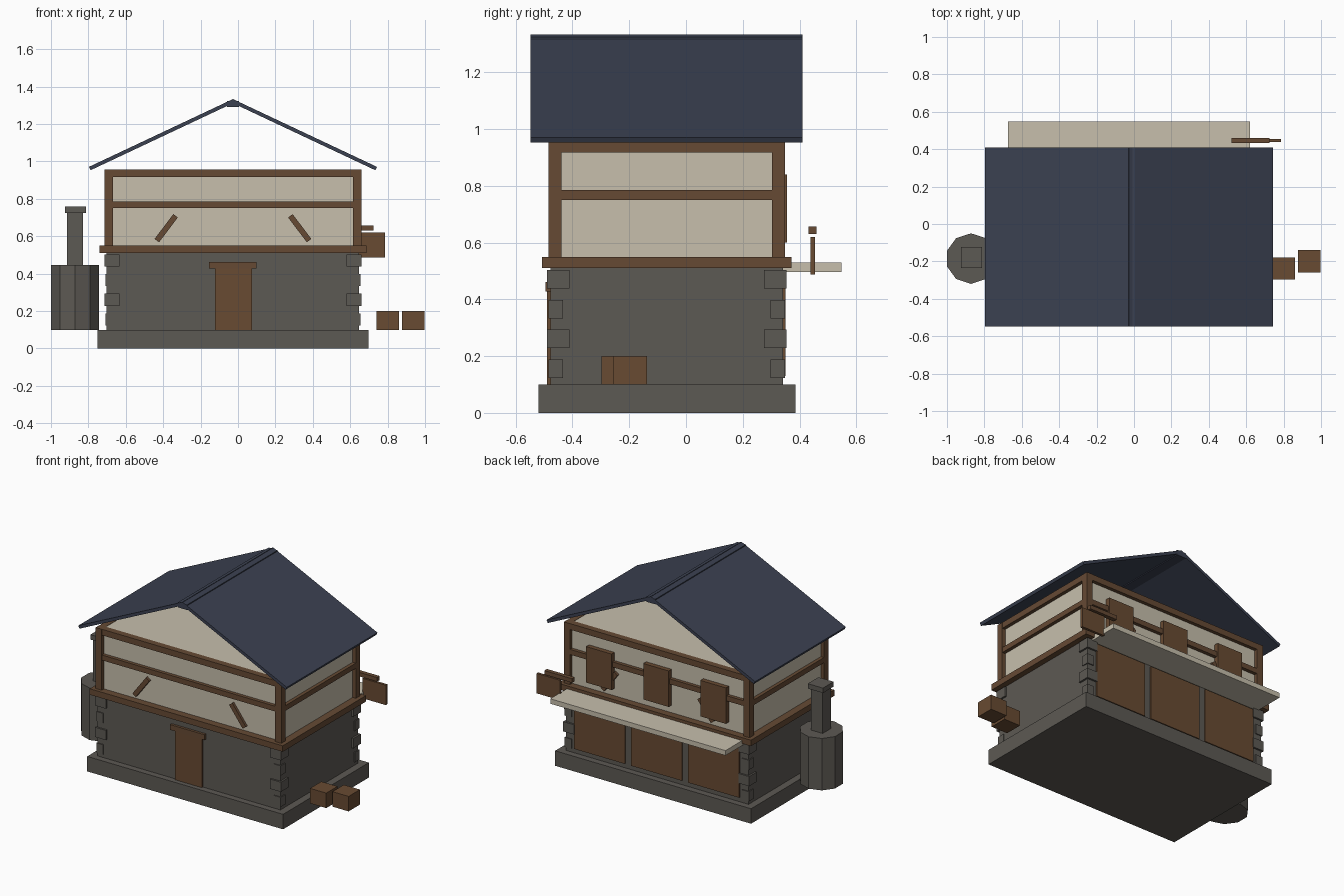
import bpy, bmesh, math
from mathutils import Matrix, Vector

if "Cube" in bpy.data.objects:
    bpy.data.objects.remove(bpy.data.objects["Cube"])


def material(name, rgb):
    m = bpy.data.materials.new(name)
    m.diffuse_color = (*rgb, 1)
    m.use_nodes = True
    m.node_tree.nodes["Principled BSDF"].inputs["Base Color"].default_value = m.diffuse_color
    return m


STONE = material("grey stone", (0.108, 0.100, 0.087))
PLASTER = material("cream plaster", (0.57, 0.52, 0.415))
TIMBER = material("brown timber", (0.132, 0.068, 0.034))
PLANK = material("warm plank", (0.138, 0.069, 0.032))
SLATE = material("blue slate", (0.044, 0.053, 0.083))

CX, CY = -0.027, -0.068      # centre of the house


def finish(name, bm, mat):
    me = bpy.data.meshes.new(name)
    bm.to_mesh(me)
    bm.free()
    me.materials.append(mat)
    ob = bpy.data.objects.new(name, me)
    bpy.context.collection.objects.link(ob)
    return ob


def add_box(bm, x, y, z, tilt=0):
    """Box from (min, max) ranges, tilted about its own y axis."""
    mid = Vector([(a + b) / 2 for a, b in (x, y, z)])
    size = [b - a for a, b in (x, y, z)]
    mat = (Matrix.Translation(mid) @ Matrix.Rotation(tilt, 4, 'Y')
           @ Matrix.Diagonal((*size, 1)))
    bmesh.ops.create_cube(bm, size=1, matrix=mat)


def boxes(name, mat, *items):
    bm = bmesh.new()
    for it in items:
        add_box(bm, *it)
    return finish(name, bm, mat)


def around(c, half):
    return (c - half, c + half)


# Stone ground floor
boxes("plinth", STONE, ((-0.75, 0.697), (-0.52, 0.385), (0, 0.1)))
boxes("ground_floor_wall", STONE, (around(CX, 0.675), around(CY, 0.41), (0.1, 0.515)))

# Corner stones, alternately narrow and wide
stones = []
for i in range(4):
    size, out = ((0.05, 0.006), (0.08, 0.012))[i % 2]
    z0 = 0.123 + i * 0.105
    for sx in (-1, 1):
        for sy in (-1, 1):
            ox, oy = CX + sx * (0.675 + out), CY + sy * (0.41 + out)
            stones.append((sorted((ox, ox - sx * size)), sorted((oy, oy - sy * size)),
                           (z0, z0 + 0.065)))
boxes("corner_stones", STONE, *stones)

# Upper storey: plaster core with a timber frame
boxes("sill_beam", TIMBER, (around(CX, 0.713), around(CY, 0.44), (0.51, 0.55)))
boxes("upper_wall", PLASTER, (around(CX, 0.662), around(CY, 0.392), (0.55, 0.955)))
frame = []
for sx in (-1, 1):
    px = CX + sx * 0.6635
    for sy in (-1, 1):
        frame.append((around(px, 0.0225), around(CY + sy * 0.3935, 0.0225), (0.55, 0.957)))
    for z in ((0.75, 0.785), (0.917, 0.957)):
        frame.append((around(px, 0.0215), around(CY, 0.38), z))
for sy in (-1, 1):
    for z in ((0.75, 0.785), (0.917, 0.957)):
        frame.append((around(CX, 0.65), around(CY + sy * 0.3935, 0.0215), z))
boxes("timber_frame", TIMBER, *frame)

# Slanted braces, front and back
braces = []
for sx in (-1, 1):
    for sy in (-1, 1):
        braces.append((around(CX + sx * 0.357, 0.083), around(CY + sy * 0.395, 0.014),
                       around(0.643, 0.015), sx * math.radians(53)))
boxes("braces", TIMBER, *braces)

# Roof: two open slabs and a ridge cap
ANG, HALF, T = math.radians(25.2), 0.426, 0.02
slabs = []
for sx in (-1, 1):
    x = CX + sx * (0.77 - HALF * math.cos(ANG) - T / 2 * math.sin(ANG))
    z = 0.971 + HALF * math.sin(ANG) - T / 2 * math.cos(ANG)
    slabs.append((around(x, HALF), (-0.547, 0.41), around(z, T / 2), sx * ANG))
boxes("roof_slabs", SLATE, *slabs)
boxes("ridge_cap", SLATE, (around(CX, 0.033), (-0.547, 0.41), (1.29, 1.324)))

# Front door
boxes("front_door", PLANK, ((-0.123, 0.075), (-0.489, -0.47), (0.1, 0.43)))
boxes("door_lintel", TIMBER, ((-0.155, 0.1), (-0.495, -0.47), (0.427, 0.462)))

# Back: shop hatches, upper shutters and awning
bays = [CX + k * 0.422 for k in (-1, 0, 1)]
boxes("shop_hatches", PLANK, *[(around(x, 0.188), (0.33, 0.35), (0.13, 0.49)) for x in bays])
boxes("upper_shutters", PLANK, *[(around(x, 0.094), (0.32, 0.355), (0.6, 0.84)) for x in bays])
boxes("awning", PLASTER, ((-0.675, 0.62), (0.33, 0.547), (0.497, 0.53)))

# Hanging sign
boxes("sign_bracket", TIMBER, ((0.52, 0.725), (0.432, 0.46), (0.63, 0.657)))
boxes("sign_board", PLANK, ((0.613, 0.785), (0.438, 0.455), (0.487, 0.62)))

# Ten-sided furnace with a square flue
bm = bmesh.new()
bmesh.ops.create_cone(bm, cap_ends=True, segments=10, radius1=0.135, radius2=0.135, depth=0.347,
                      matrix=Matrix.Translation((-0.8715, -0.185, 0.2735))
                      @ Matrix.Rotation(math.radians(90), 4, 'Z'))
# keep corners on the y axis and flats on the x axis
furnace = finish("furnace", bm, STONE)
top = max(v.co.y for v in furnace.data.vertices)
if top < -0.185 + 0.134:
    c = Matrix.Translation((-0.8715, -0.185, 0))
    furnace.data.transform(c @ Matrix.Rotation(math.radians(18), 4, 'Z') @ c.inverted())
boxes("flue", STONE, (around(-0.871, 0.043), around(-0.18, 0.043), (0.44, 0.73)))
boxes("flue_cap", STONE, (around(-0.869, 0.056), around(-0.18, 0.056), (0.725, 0.758)))

# Crates beside the house
boxes("crates", PLANK, ((0.74, 0.86), (-0.297, -0.178), (0.1, 0.2)),
      ((0.878, 0.998), (-0.258, -0.138), (0.1, 0.2)))
